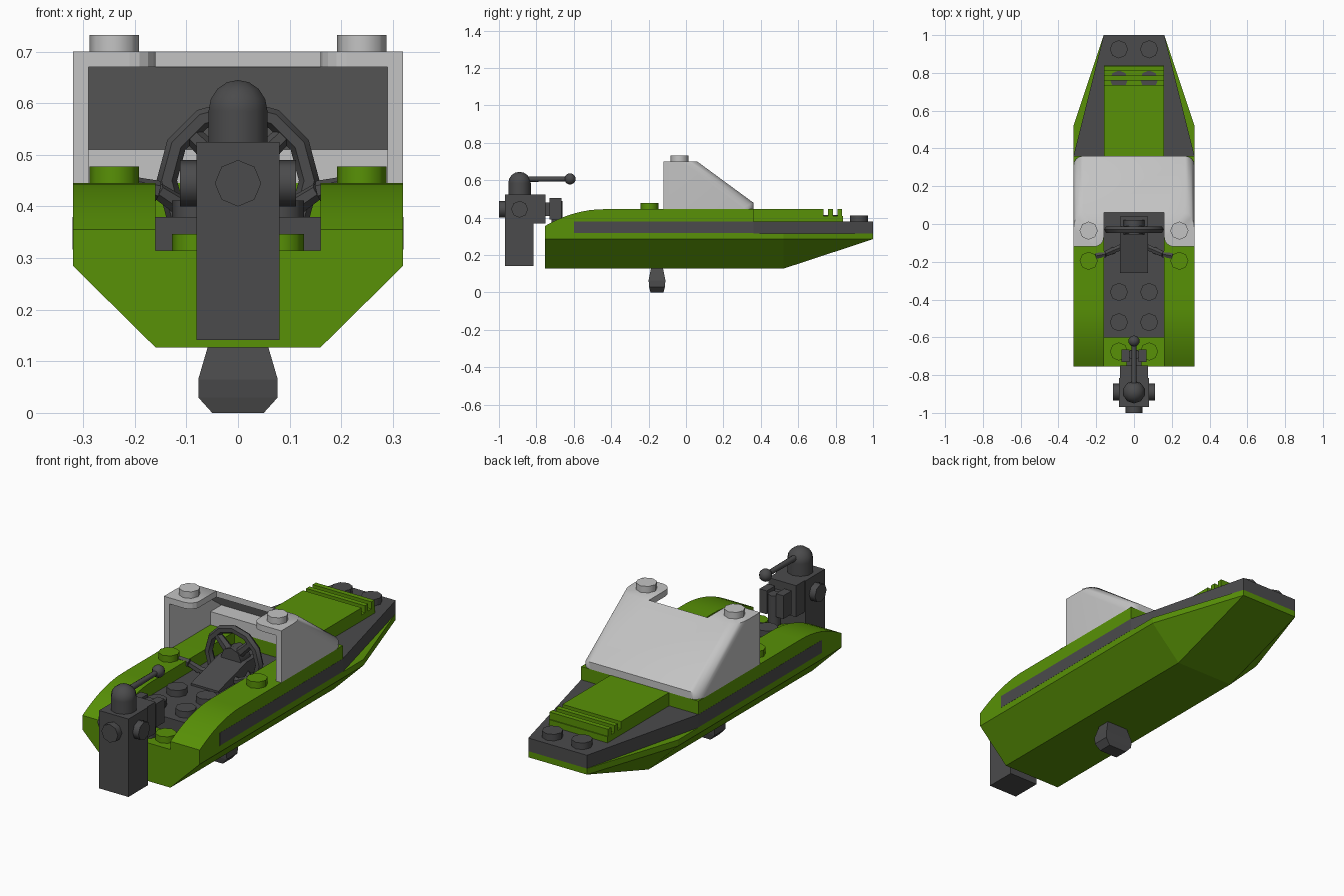
import bpy, bmesh, math
from mathutils import Vector, Matrix

if "Cube" in bpy.data.objects:
    bpy.data.objects.remove(bpy.data.objects["Cube"])


def material(name, rgb):
    m = bpy.data.materials.new(name)
    m.diffuse_color = (*rgb, 1)
    m.use_nodes = True
    m.node_tree.nodes["Principled BSDF"].inputs["Base Color"].default_value = m.diffuse_color
    return m


GREEN = material("lime green", (0.098, 0.285, 0.002))
DARK = material("dark grey", (0.07, 0.07, 0.072))
LIGHT = material("light grey", (0.55, 0.55, 0.55))


def finish(name, bm, mat, smooth=False):
    bmesh.ops.recalc_face_normals(bm, faces=bm.faces)
    me = bpy.data.meshes.new(name)
    bm.to_mesh(me)
    bm.free()
    ob = bpy.data.objects.new(name, me)
    bpy.context.collection.objects.link(ob)
    if mat:
        me.materials.append(mat)
    if smooth:
        bpy.ops.object.select_all(action='DESELECT')
        ob.select_set(True)
        bpy.context.view_layer.objects.active = ob
        bpy.ops.object.shade_smooth_by_angle(angle=math.radians(50))
    return ob


def box(name, x, y, z, mat):
    bm = bmesh.new()
    bmesh.ops.create_cube(bm, size=1)
    for v in bm.verts:
        v.co = [(a + b) / 2 + c * (b - a) for (a, b), c in zip((x, y, z), v.co)]
    return finish(name, bm, mat)


def hull(name, pts, mat):
    bm = bmesh.new()
    for p in pts:
        bm.verts.new(p)
    bmesh.ops.convex_hull(bm, input=bm.verts)
    bmesh.ops.dissolve_limit(bm, angle_limit=0.01, verts=bm.verts, edges=bm.edges)
    return finish(name, bm, mat)


def prism(points, offset):
    """Polygon extruded along an offset."""
    bm = bmesh.new()
    f = bm.faces.new([bm.verts.new(p) for p in points])
    r = bmesh.ops.extrude_face_region(bm, geom=[f])
    for v in r["geom"]:
        if isinstance(v, bmesh.types.BMVert):
            v.co += Vector(offset)
    bmesh.ops.recalc_face_normals(bm, faces=bm.faces)
    return bm


def profile_bm(yz, x0, x1):
    """Side profile (y, z) extruded across x."""
    return prism([(x0, y, z) for y, z in yz], (x1 - x0, 0, 0))


def rod(name, a, b, r1, r2, mat, n=8):
    a, b = Vector(a), Vector(b)
    bm = bmesh.new()
    rot = (b - a).to_track_quat('Z', 'Y').to_matrix().to_4x4()
    bmesh.ops.create_cone(bm, cap_ends=True, segments=n, radius1=r1, radius2=r2,
                          depth=(b - a).length, matrix=Matrix.Translation((a + b) / 2) @ rot)
    return finish(name, bm, mat, True)


def ball(name, c, r, mat):
    bm = bmesh.new()
    bmesh.ops.create_uvsphere(bm, u_segments=10, v_segments=8, radius=r,
                              matrix=Matrix.Translation(c))
    return finish(name, bm, mat, True)


def studs(name, x, y, z, mat):
    for s in (-1, 1):
        rod(name, (s * x, y, z - 0.005), (s * x, y, z + 0.032), 0.048, 0.048, mat)


def cut(ob, cutter):
    cutter.hide_render = True
    cutter.hide_set(True)
    m = ob.modifiers.new("cut", 'BOOLEAN')
    m.object = cutter
    m.solver = 'EXACT'


# Hull with chamfered bottom and raked bow
hull("hull", [(s * x, y, z) for s in (-1, 1) for x, y, z in (
    (0.32, -0.755, 0.315), (0.32, -0.755, 0.285), (0.16, -0.755, 0.127),
    (0.32, 0.52, 0.315), (0.32, 0.52, 0.285), (0.16, 0.52, 0.127),
    (0.16, 1, 0.315), (0.16, 1, 0.285))], GREEN)

# Bow deck, cockpit floor
hull("bow_deck", [(s * x, y, z) for s in (-1, 1) for z in (0.315, 0.38)
                  for x, y in ((0.32, 0.36), (0.16, 1))], DARK)
box("cockpit_floor", (-0.16, 0.16), (-0.6, 0.36), (0.315, 0.38), DARK)

# Side walls with curved stern, and side stripes
side = [(0.36, 0.315), (0.36, 0.445)]
side += [(-0.44 - 0.315 * t / 8, 0.445 - 0.09 * (t / 8) ** 2) for t in range(9)]
side += [(-0.755, 0.315)]
for s in (-1, 1):
    finish("side_wall", profile_bm(side, s * 0.16, s * 0.32), GREEN, True)
    box("side_stripe", sorted((s * 0.318, s * 0.3207)), (-0.6, 0.36), (0.317, 0.38), DARK)

# Bow cover, grille bars and studs
box("bow_cover", (-0.16, 0.16), (0.2, 0.71), (0.38, 0.445), GREEN)
box("grille_base", (-0.16, 0.16), (0.71, 0.84), (0.38, 0.41), GREEN)
for y in (0.71, 0.76, 0.81):
    box("grille_bar", (-0.16, 0.16), (y, y + 0.025), (0.405, 0.445), GREEN)
studs("grille_stud", 0.08, 0.765, 0.383, DARK)
studs("bow_stud", 0.08, 0.925, 0.38, DARK)
studs("side_stud", 0.24, -0.195, 0.445, GREEN)
studs("stern_stud", 0.08, -0.675, 0.315, GREEN)
studs("floor_stud", 0.08, -0.52, 0.38, DARK)
studs("floor_stud", 0.08, -0.36, 0.38, DARK)

# Windscreen shell with rounded front edges, hollow inside
bm = profile_bm([(-0.12, 0.445), (0.36, 0.445), (0.36, 0.48), (0.06, 0.70), (-0.12, 0.70)],
                -0.32, 0.32)
edges = [e for e in bm.edges if abs(e.verts[0].co.x - e.verts[1].co.x) < 0.01
         and min(v.co.y for v in e.verts) > 0.05 and max(v.co.y for v in e.verts) > 0.3
         and e.verts[0].co.z != e.verts[1].co.z]
bmesh.ops.bevel(bm, geom=edges, offset=0.05, segments=4, profile=0.5, affect='EDGES')
screen = finish("windscreen", bm, LIGHT, True)
cut(screen, finish("windscreen_hollow", profile_bm(
    [(-0.2, 0.43), (0.2, 0.43), (0.2, 0.51), (0.285, 0.51), (0.067, 0.67), (-0.2, 0.67)],
    -0.29, 0.29), LIGHT))

# Roof notch leaving two tabs with rounded inner corners
arc = [(0.21 - 0.05 * math.cos(a), -0.07 - 0.05 * math.sin(a))
       for a in (i * math.pi / 8 for i in range(5))]
half = [(0.16, 0.06)] + arc + [(0.21, -0.2)]
outline = half + [(-x, y) for x, y in reversed(half)]
cut(screen, finish("roof_notch", prism([(x, y, 0.6) for x, y in outline], (0, 0, 0.15)), LIGHT))
studs("windscreen_stud", 0.24, -0.035, 0.70, LIGHT)

# Steering console, wheel and levers
finish("console", profile_bm([(-0.26, 0.38), (0.04, 0.38), (0.04, 0.45), (-0.04, 0.45),
                              (-0.26, 0.39)], -0.075, 0.075), DARK)
bm = bmesh.new()
N, M, R = 12, 6, 0.02
ring = [[bm.verts.new(((0.138 + R * math.cos(b)) * math.cos(a), -0.03 + R * math.sin(b),
                       0.45 + (0.138 + R * math.cos(b)) * math.sin(a)))
         for b in (j * math.tau / M for j in range(M))] for a in (i * math.tau / N for i in range(N))]
for i in range(N):
    for j in range(M):
        bm.faces.new((ring[i][j], ring[(i + 1) % N][j],
                      ring[(i + 1) % N][(j + 1) % M], ring[i][(j + 1) % M]))
finish("steering_wheel", bm, DARK, True)
rod("wheel_hub", (0, -0.055, 0.45), (0, 0.02, 0.45), 0.055, 0.055, DARK)
for k in range(4):
    a = math.pi / 4 + k * math.pi / 2
    rod("wheel_spoke", (0, -0.03, 0.45),
        (0.135 * math.cos(a), -0.03, 0.45 + 0.135 * math.sin(a)), 0.026, 0.018, DARK, 6)
for s in (-1, 1):
    path = [(0.06, -0.12, 0.39), (0.11, -0.14, 0.40), (0.155, -0.16, 0.43), (0.205, -0.17, 0.442)]
    for p, q in zip(path, path[1:]):
        rod("lever", (s * p[0], *p[1:]), (s * q[0], *q[1:]), 0.02, 0.016, DARK, 6)

# Outboard motor body with round knobs
box("motor_leg", (-0.08, 0.08), (-0.968, -0.815), (0.141, 0.525), DARK)
box("motor_head", (-0.075, 0.075), (-0.83, -0.75), (0.37, 0.525), DARK)
rod("motor_rear_knob", (0, -0.96, 0.445), (0, -1, 0.445), 0.045, 0.045, DARK)
for s in (-1, 1):
    rod("motor_side_knob", (s * 0.07, -0.89, 0.445), (s * 0.112, -0.89, 0.445), 0.045, 0.045, DARK)

# Motor clip holding onto the stern
box("clip_arm", (-0.04, 0.04), (-0.76, -0.70), (0.41, 0.48), DARK)
for s in (-1, 1):
    box("clip_jaw", sorted((s * 0.025, s * 0.065)), (-0.73, -0.665), (0.39, 0.505), DARK)
rod("clip_post", (0, -0.69, 0.31), (0, -0.69, 0.49), 0.03, 0.03, DARK)

# Tiller handle
ball("tiller_joint", (0, -0.89, 0.585), 0.06, DARK)
rod("tiller_socket", (0, -0.89, 0.52), (0, -0.89, 0.585), 0.06, 0.06, DARK, 10)
rod("tiller_rod", (0, -0.89, 0.605), (0, -0.62, 0.607), 0.015, 0.012, DARK)
ball("tiller_grip", (0, -0.62, 0.607), 0.03, DARK)

# Keel fin
hull("keel_fin", [(s * x, -0.155 + t * w, z) for s in (-1, 1) for t in (-1, 1) for x, w, z in (
    (0.055, 0.03, 0.14), (0.077, 0.045, 0.065), (0.077, 0.042, 0.03), (0.05, 0.035, 0))], DARK)
